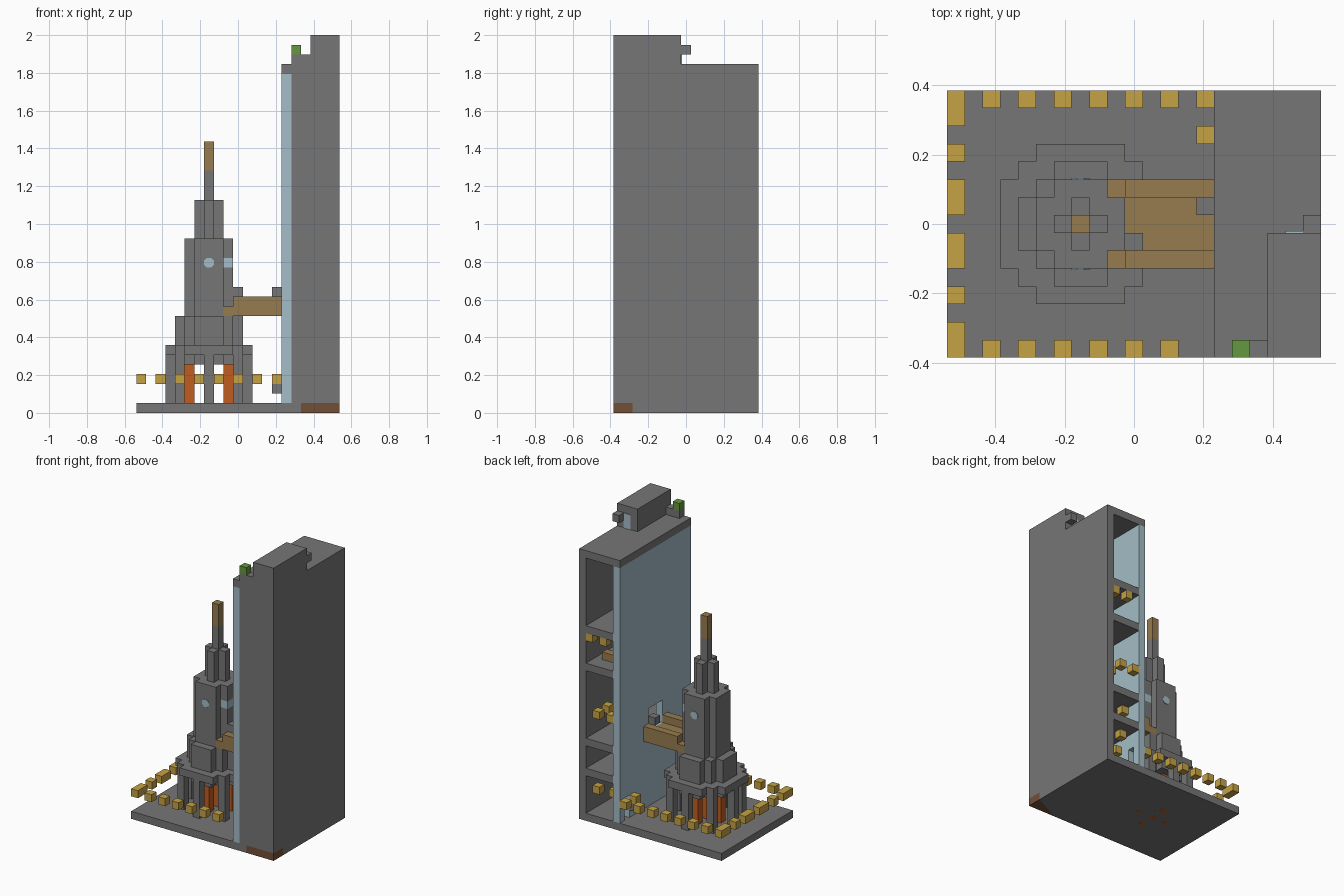
import bpy, bmesh, math
from mathutils import Vector

if "Cube" in bpy.data.objects:
    bpy.data.objects.remove(bpy.data.objects["Cube"], do_unlink=True)

U = 2 / 39  # edge of one building block


def pos(i, j, k):
    return Vector(((i - 10.5) * U, (j - 7.5) * U, k * U))


def material(name, r, g, b):
    m = bpy.data.materials.new(name)
    m.use_nodes = True
    m.diffuse_color = (r, g, b, 1)
    m.node_tree.nodes["Principled BSDF"].inputs["Base Color"].default_value = (r, g, b, 1)
    return m


STONE = material("stone grey", 0.18, 0.18, 0.18)
GLASS = material("pale blue glass", 0.37, 0.51, 0.57)
WOOD = material("wood brown", 0.31, 0.2, 0.08)
LAMP = material("lamp yellow", 0.56, 0.36, 0.06)
FIRE = material("fire orange", 0.53, 0.11, 0.015)
LEAF = material("leaf green", 0.13, 0.31, 0.05)
DIRT = material("dirt brown", 0.17, 0.078, 0.037)


def box(i0, i1, j0, j1, k0, k1):
    return {(i, j, k) for i in range(i0, i1) for j in range(j0, j1) for k in range(k0, k1)}


def finish(name, bm, *mats):
    me = bpy.data.meshes.new(name)
    bm.to_mesh(me)
    bm.free()
    for m in mats:
        me.materials.append(m)
    ob = bpy.data.objects.new(name, me)
    bpy.context.collection.objects.link(ob)
    return ob


def build(name, cells, mat):
    """Join blocks into one shell with only the outer faces."""
    bm = bmesh.new()
    for c in cells:
        for axis in range(3):
            for side in (0, 1):
                n = list(c)
                n[axis] += 2 * side - 1
                if tuple(n) in cells:
                    continue
                quad = []
                for a, b in ((0, 0), (1, 0), (1, 1), (0, 1)):
                    p = list(c)
                    p[axis] += side
                    p[(axis + 1) % 3] += a
                    p[(axis + 2) % 3] += b
                    quad.append(bm.verts.new(pos(*p)))
                bm.faces.new(quad if side else quad[::-1])
    bmesh.ops.remove_doubles(bm, verts=bm.verts, dist=U / 50)
    bmesh.ops.dissolve_limit(bm, angle_limit=0.01, verts=bm.verts, edges=bm.edges)
    return finish(name, bm, mat)


def disc(half_widths, k0, k1):
    """Stepped round tier about the spire; half_widths per row outward."""
    cells = set()
    for d, h in enumerate(half_widths):
        for j in (7 - d, 7 + d):
            cells |= box(7 - h, 8 + h, j, j + 1, k0, k1)
    return cells


def plate(name, sides, radius, depth, centre, mat, facing_y=False):
    bpy.ops.mesh.primitive_cylinder_add(vertices=sides, radius=radius, depth=depth, location=centre)
    ob = bpy.context.object
    ob.name = name
    if facing_y:
        ob.rotation_euler = (math.pi / 2, math.pi / 8, 0)
    ob.data.materials.append(mat)


# Ground slab, with a dirt corner split off by a diagonal cut
bm = bmesh.new()
bmesh.ops.create_cube(bm, size=1)
for v in bm.verts:
    v.co = pos(10.5 + 21 * v.co.x, 7.5 + 15 * v.co.y, 0.5 + v.co.z)
corner, cut = pos(17, 0, 0), Vector((1, -2, 0)).normalized()
bmesh.ops.bisect_plane(bm, geom=bm.verts[:] + bm.edges[:] + bm.faces[:],
                       plane_co=corner, plane_no=cut)
for f in bm.faces:
    outside = (f.calc_center_median() - corner).dot(cut) > 0
    f.material_index = int(outside and f.normal.z < 0.5)
finish("ground_slab", bm, STONE, DIRT)

# Tall building: front wall, side wall, roof, floors, roof hut
tall = box(16, 21, 0, 1, 1, 36) | box(20, 21, 0, 15, 1, 36) | box(15, 21, 0, 15, 35, 36)
for k in (6, 10, 20, 25):
    tall |= box(16, 20, 1, 15, k, k + 1)
tall |= box(18, 21, 0, 7, 36, 39) | box(16, 18, 0, 1, 36, 37) | box(20, 21, 7, 8, 37, 38)
build("tall_building", tall, STONE)
build("roof_plant", box(16, 17, 0, 1, 37, 38), LEAF)

# Glass side with a ground doorway and a bridge doorway
glass = box(15, 16, 0, 15, 1, 35) - box(15, 16, 13, 14, 1, 4) - box(15, 16, 6, 9, 11, 14)
build("glass_wall", glass, GLASS)
bpy.ops.mesh.primitive_cube_add(size=1, location=pos(19.5, 7.05, 37))
hut_door = bpy.context.object
hut_door.name = "hut_door"
hut_door.scale = (U, U * 0.1, U * 2)
hut_door.data.materials.append(GLASS)

# Spired tower: columns, stepped tiers, spire
columns = set()
for i, j in ((4, 4), (10, 4), (4, 10), (10, 10), (3, 7), (11, 7), (7, 3), (7, 11)):
    columns |= box(i, i + 1, j, j + 1, 1, 6)
tower = columns | disc((3, 3, 2, 1), 5, 6) | disc((4, 4, 4, 3, 2), 6, 7)
tower |= disc((3, 3, 2, 1), 7, 10) | disc((2, 2, 1), 10, 18) | disc((1, 0), 18, 22)
tower |= box(7, 8, 7, 8, 22, 25)
side_window = box(9, 10, 6, 9, 15, 16)
bridge = box(9, 15, 5, 6, 10, 11) | box(9, 15, 9, 10, 10, 11)
bridge |= box(10, 15, 5, 6, 11, 12) | box(10, 15, 9, 10, 11, 12) | box(10, 15, 6, 9, 10, 11)
build("spired_tower", tower - side_window - bridge, STONE)
build("tower_side_window", side_window, GLASS)
build("spire_tip", box(7, 8, 7, 8, 25, 28), WOOD)
for name, j in (("tower_front_window", 5), ("tower_back_window", 10)):
    plate(name, 8, U * 0.54, 0.008, pos(7.5, j, 15.5), GLASS, True)

# Fire pillars under the tower, showing through the slab below
fires = set()
for i, j in ((7, 7), (5, 7), (9, 7), (7, 5), (7, 9)):
    fires |= box(i, i + 1, j, j + 1, 1, 5)
    plate("fire_mark", 4, U * 0.5, 0.004, pos(i + 0.5, j + 0.5, 0.02), FIRE)
build("fire_pillars", fires, FIRE)

# Bridge between the buildings, and door posts
build("bridge", bridge, WOOD)
build("door_posts", box(14, 15, 8, 9, 12, 13) | box(10, 11, 6, 7, 12, 13)
      | box(14, 15, 12, 13, 2, 3), STONE)

# Ring of lamps around the yard
lamps = box(14, 15, 12, 13, 3, 4) | box(14, 15, 14, 15, 3, 4)
for i in range(2, 14, 2):
    lamps |= box(i, i + 1, 0, 1, 3, 4) | box(i, i + 1, 14, 15, 3, 4)
for j0, j1 in ((0, 2), (3, 4), (5, 7), (8, 10), (11, 12), (13, 15)):
    lamps |= box(0, 1, j0, j1, 3, 4)
build("yard_lamps", lamps, LAMP)

# Lamps and bench inside the tall building
indoor = set()
for i, j, k in ((19, 14, 24), (17, 14, 24), (18, 14, 14), (18, 12, 14), (16, 14, 14),
                (16, 12, 9), (18, 14, 4), (17, 12, 3)):
    indoor |= box(i, i + 1, j, j + 1, k, k + 1)
build("indoor_lamps", indoor, LAMP)
build("indoor_bench", box(16, 19, 12, 13, 21, 22), WOOD)
